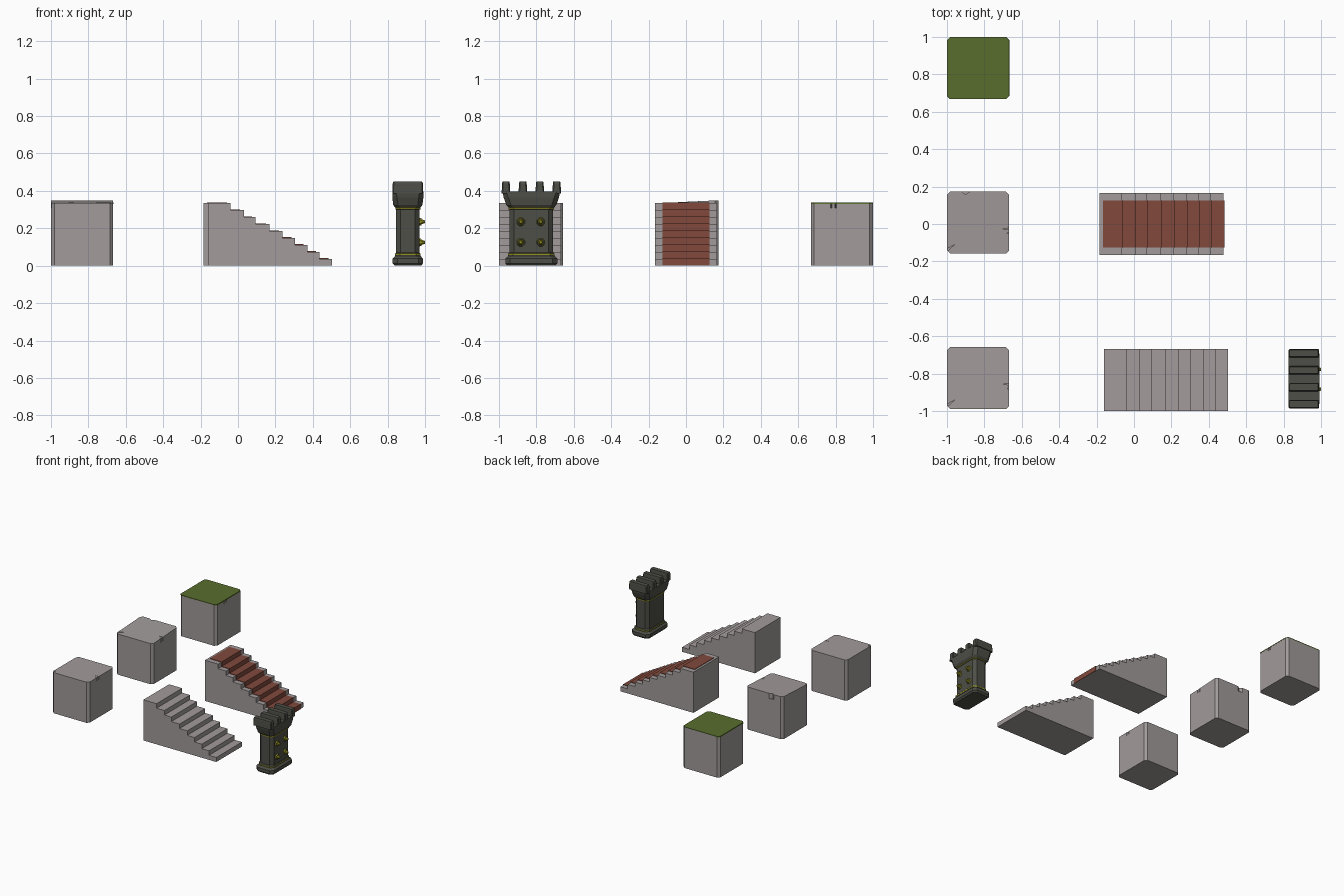
import bpy, bmesh, math
from mathutils import Matrix, Vector

if "Cube" in bpy.data.objects:
    bpy.data.objects.remove(bpy.data.objects["Cube"])


def material(name, rgb):
    m = bpy.data.materials.new(name)
    m.diffuse_color = (*rgb, 1)
    m.use_nodes = True
    m.node_tree.nodes["Principled BSDF"].inputs["Base Color"].default_value = m.diffuse_color
    return m


STONE = material("pale stone", (0.36, 0.325, 0.325))
GRASS = material("grass green", (0.10, 0.155, 0.026))
CARPET = material("red carpet", (0.22, 0.066, 0.045))
DARK = material("dark stone", (0.075, 0.077, 0.062))
GOLD = material("old gold", (0.30, 0.28, 0.015))


def finish(bm, name, *mats):
    bmesh.ops.recalc_face_normals(bm, faces=bm.faces)
    me = bpy.data.meshes.new(name)
    bm.to_mesh(me)
    bm.free()
    for m in mats:
        me.materials.append(m)
    ob = bpy.data.objects.new(name, me)
    bpy.context.collection.objects.link(ob)
    return ob


def prism(name, pts, vec, mat):
    """Extrude a planar outline along vec."""
    bm = bmesh.new()
    f = bm.faces.new([bm.verts.new(p) for p in pts])
    r = bmesh.ops.extrude_face_region(bm, geom=[f])
    bmesh.ops.translate(bm, vec=vec, verts=[v for v in r["geom"] if isinstance(v, bmesh.types.BMVert)])
    return finish(bm, name, mat)


def octagon(cx, cy, hx, hy, c):
    """Rectangle outline with chamfered corners."""
    return [(cx + sx * a, cy + sy * b) for sx, sy, a, b in (
        (1, -1, hx, hy - c), (1, 1, hx, hy - c), (1, 1, hx - c, hy), (-1, 1, hx - c, hy),
        (-1, 1, hx, hy - c), (-1, -1, hx, hy - c), (-1, -1, hx - c, hy), (1, -1, hx - c, hy))]


def loft(name, cx, cy, rings, mats, gold=()):
    """Stack chamfered rings (z, hx, hy, chamfer); bands listed in gold use slot 1."""
    bm = bmesh.new()
    loops = [[bm.verts.new((x, y, z)) for x, y in octagon(cx, cy, hx, hy, c)] for z, hx, hy, c in rings]
    for k, (a, b) in enumerate(zip(loops, loops[1:])):
        for i in range(8):
            f = bm.faces.new((a[i], a[(i + 1) % 8], b[(i + 1) % 8], b[i]))
            f.material_index = int(k in gold)
    bm.faces.new(loops[0][::-1])
    bm.faces.new(loops[-1])
    return finish(bm, name, *mats)


# ---- stone blocks with chipped top edges
W, H = 0.333, 0.334
CHIPS = [  # plan outlines relative to the block's lower left corner
    [(0.345, 0.127), (0.345, 0.138), (0.298, 0.134)],
    [(0.345, 0.104), (0.345, 0.114), (0.315, 0.111)],
    [(-0.01, 0.004), (-0.01, 0.020), (0.045, 0.052)],
]
BACK_CHIP = [(0.06, 0.345), (0.14, 0.345), (0.10, 0.317)]


def block(name, y0, chips, raised=False):
    cx, cy = -1 + W / 2, y0 + W / 2
    ob = loft(name, cx, cy, [(0, W / 2, W / 2, 0.018), (H, W / 2, W / 2, 0.018)], [STONE])
    if raised:  # top leans up towards the back edge
        for v in ob.data.vertices:
            if v.co.z > 0.1 and v.co.y > cy:
                v.co.z += 0.015
    for pts in chips:
        cut = prism("chip_cutter", [(-1 + x, y0 + y, 0.308) for x, y in pts], (0, 0, 0.1), STONE)
        mod = ob.modifiers.new("chip", 'BOOLEAN')
        mod.object, mod.operation, mod.solver = cut, 'DIFFERENCE', 'EXACT'
        bpy.context.view_layer.objects.active = ob
        bpy.ops.object.modifier_apply(modifier=mod.name)
        bpy.data.objects.remove(cut)


block("front_block", -0.99, CHIPS)
block("middle_block", -0.159, CHIPS + [BACK_CHIP], True)
block("grass_block", 0.667, CHIPS[:2])
loft("grass_top", -1 + W / 2, 0.667 + W / 2,
     [(H - 0.004, W / 2 + 0.001, W / 2, 0.018), (H + 0.004, W / 2, W / 2, 0.018)], [GRASS])

# ---- staircases: nine steps, highest at the left
EDGES = [0.663, 0.597, 0.531, 0.465, 0.399, 0.329, 0.254, 0.191, 0.12]  # front of each tread
RISE = H / 9


def step_line(x0, grow=0.0):
    pts = []
    for i, x in enumerate(EDGES):
        pts.append((x0 + x + grow, i * RISE + (grow if i else 0)))
        pts.append((x0 + x + grow, (i + 1) * RISE + grow))
    return pts


def stairs(name, x0, y0):
    pts = [(x0, 0)] + step_line(x0) + [(x0, H)]
    prism(name, [(x, y0, z) for x, z in pts], (0, W, 0), STONE)


stairs("plain_stairs", -0.16, -1.0)
stairs("carpet_stairs", -0.184, -W / 2)

# carpet strip following the steps
outer = step_line(-0.184, 0.004)
inner = step_line(-0.184, -0.002)
inner[0] = (inner[0][0], 0)
outline = outer + [(-0.166, H + 0.004), (-0.166, H - 0.002)] + inner[::-1]
prism("carpet", [(x, -0.125, z) for x, z in outline], (0, 0.25, 0), CARPET)

# ---- dark tower
TX, TY = 0.908, -0.827
loft("tower_body", TX, TY, [
    (0, 0.070, 0.128, 0.02), (0.012, 0.081, 0.139, 0.025), (0.038, 0.081, 0.139, 0.025),
    (0.052, 0.068, 0.124, 0.025), (0.056, 0.068, 0.124, 0.025), (0.064, 0.068, 0.124, 0.025),
    (0.070, 0.063, 0.117, 0.025), (0.300, 0.063, 0.117, 0.025),
    (0.302, 0.067, 0.121, 0.025), (0.310, 0.067, 0.121, 0.025),
    (0.325, 0.078, 0.134, 0.025), (0.365, 0.083, 0.148, 0.025), (0.396, 0.083, 0.154, 0.02),
], [DARK, GOLD], gold=(4, 8))

# four ridges along the crown
for i in range(4):
    off = (i - 1.5) * 0.0905
    loft("battlement", TX, TY + off, [
        (0.385, 0.082, 0.0235, 0.006), (0.440, 0.081, 0.0205, 0.006), (0.449, 0.077, 0.0185, 0.005)],
        [DARK])

# gold rivets on the right face: wide washer and domed stud
for y in (-0.883, -0.777):
    for z in (0.125, 0.235):
        bm = bmesh.new()
        for r1, r2, x, d in ((0.024, 0.020, 0.975, 0.012), (0.015, 0.008, 0.990, 0.020)):
            bmesh.ops.create_cone(
                bm, cap_ends=True, segments=8, radius1=r1, radius2=r2, depth=d,
                matrix=Matrix.Translation((x, y, z)) @ Matrix.Rotation(math.pi / 2, 4, 'Y')
                @ Matrix.Rotation(math.pi / 8, 4, 'Z'))
        # dark ring between washer and stud
        for f in bm.faces:
            if abs(f.normal.x) > 0.9 and abs(f.calc_center_median().x - 0.981) < 0.002:
                f.material_index = 1
        finish(bm, "gold_rivet", GOLD, DARK)
